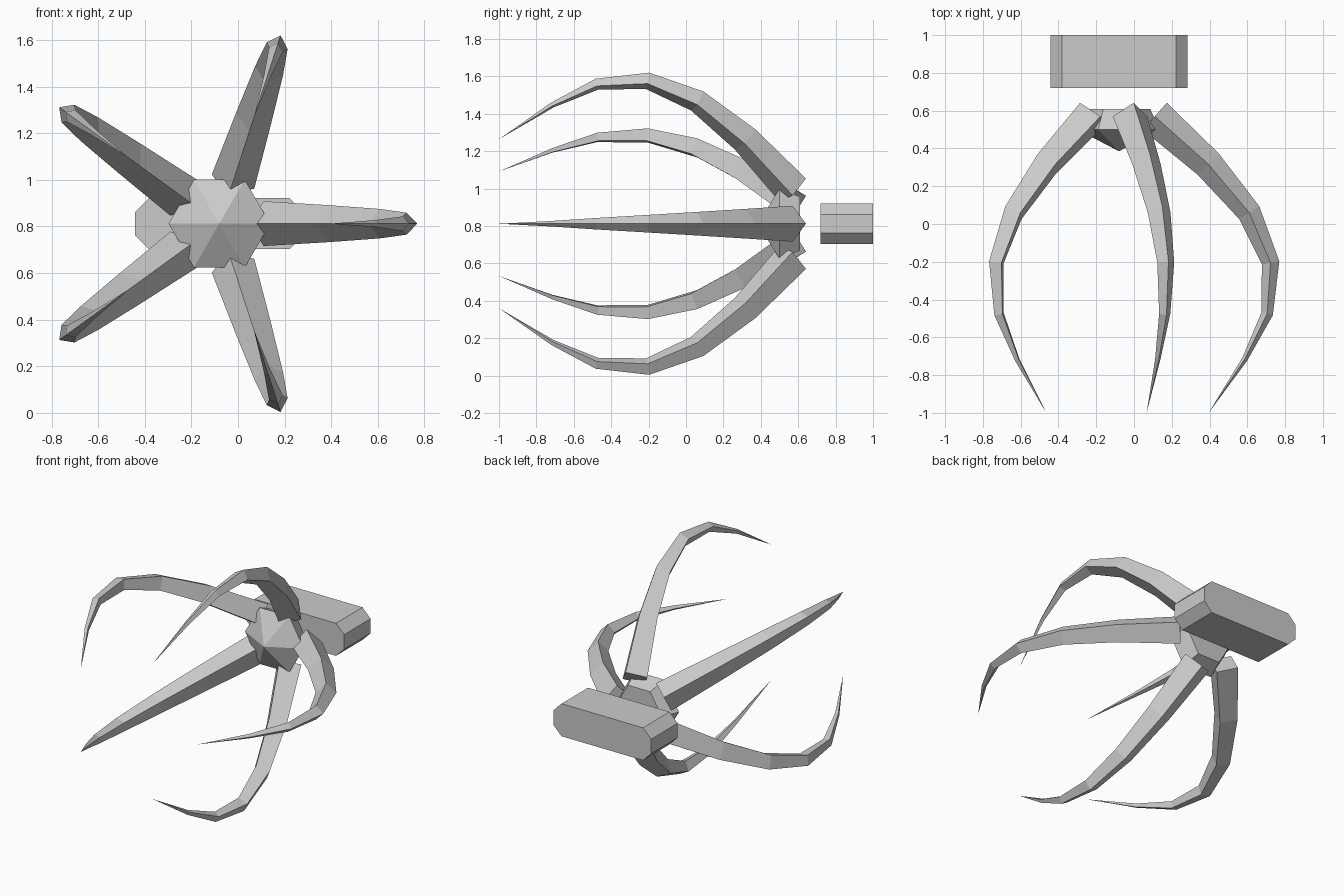
import bpy, math
from mathutils import Vector

if "Cube" in bpy.data.objects:
    bpy.data.objects.remove(bpy.data.objects["Cube"])

CX, CZ = -0.08, 0.812          # axis of the claw, running along y

grey = bpy.data.materials.new("light grey")
grey.diffuse_color = (0.6, 0.6, 0.6, 1)
grey.use_nodes = True
grey.node_tree.nodes["Principled BSDF"].inputs["Base Color"].default_value = grey.diffuse_color


def make(name, rings, tip=None):
    """Loft closed rings of points, capping the ends or closing to a tip."""
    n = len(rings[0])
    verts = [v for r in rings for v in r]
    faces = [(k * n + i, k * n + (i + 1) % n, (k + 1) * n + (i + 1) % n, (k + 1) * n + i)
             for k in range(len(rings) - 1) for i in range(n)]
    faces.append(tuple(reversed(range(n))))
    last = (len(rings) - 1) * n
    if tip is None:
        faces.append(tuple(range(last, last + n)))
    else:
        verts.append(tip)
        faces += [(last + i, last + (i + 1) % n, len(verts) - 1) for i in range(n)]
    me = bpy.data.meshes.new(name)
    me.from_pydata([tuple(v) for v in verts], [], faces)
    ob = bpy.data.objects.new(name, me)
    bpy.context.collection.objects.link(ob)
    me.materials.append(grey)
    # consistent outward normals
    import bmesh
    bm = bmesh.new()
    bm.from_mesh(me)
    bmesh.ops.recalc_face_normals(bm, faces=bm.faces)
    bm.to_mesh(me)
    bm.free()
    return ob


# Curved fingers: centre line as (radius, y), square section set on its corner
path = [(0.19, 0.57), (0.474, 0.316), (0.69, 0.06), (0.803, -0.205),
        (0.785, -0.475), (0.667, -0.715), (0.475, -1.0)]
half = [0.096, 0.079, 0.063, 0.047, 0.031, 0.015]


def finger(index):
    a = math.radians(72 * index)
    out = Vector((math.cos(a), 0, math.sin(a)))
    side = Vector((-math.sin(a), 0, math.cos(a)))
    base = Vector((CX, 0, CZ))
    place = lambda r, y: base + out * r + Vector((0, y, 0))
    rings = []
    for k, h in enumerate(half):
        p = place(*path[k])
        t = (place(*path[k + 1]) - place(*path[max(k - 1, 0)])).normalized()
        normal = side.cross(t).normalized()
        rings.append([p + normal * h, p + side * h, p - normal * h, p - side * h])
    make(f"finger_{index + 1}", rings, place(*path[-1]))


for i in range(5):
    finger(i)


# Faceted hub with a pointed front
def hexagon(r, y):
    return [(CX + r * math.cos(math.radians(60 * i)), y,
             CZ + r * math.sin(math.radians(60 * i))) for i in range(6)]


make("hub", [hexagon(0.165, 0.61), hexagon(0.218, 0.5)], (CX, 0.385, CZ))

# Chamfered block behind the hub
hx, hz, c = 0.362, 0.109, 0.06
outline = [(hx, hz - c), (hx - c, hz), (-hx + c, hz), (-hx, hz - c),
           (-hx, -hz + c), (-hx + c, -hz), (hx - c, -hz), (hx, -hz + c)]
make("back_block", [[(CX + x, y, CZ + z) for x, z in outline] for y in (0.72, 1.0)])
